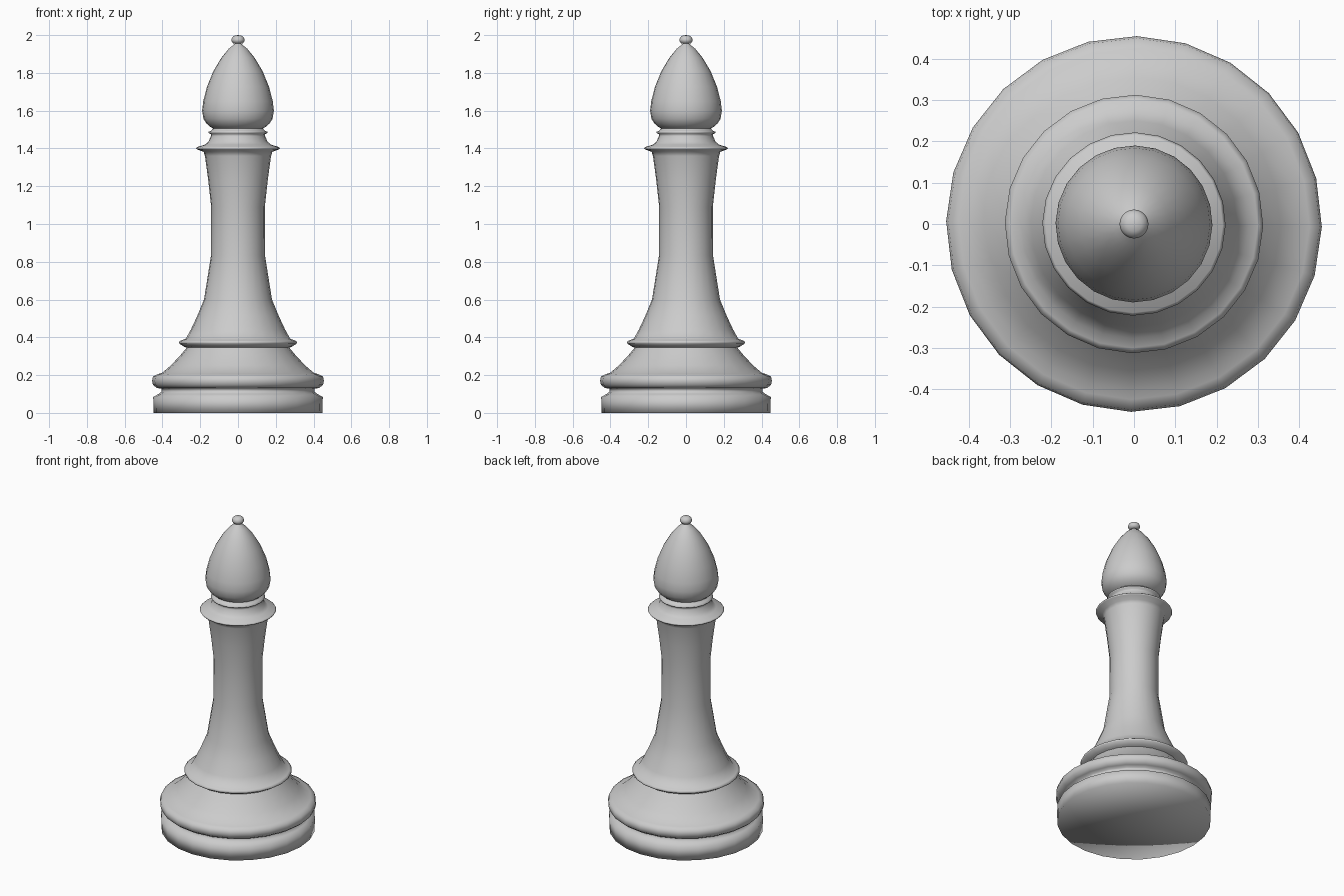
import bpy, bmesh, math

if "Cube" in bpy.data.objects:
    bpy.data.objects.remove(bpy.data.objects["Cube"])

grey = bpy.data.materials.new("plain_grey")
grey.diffuse_color = (0.6, 0.6, 0.6, 1)
grey.use_nodes = True
grey.node_tree.nodes["Principled BSDF"].inputs["Base Color"].default_value = grey.diffuse_color
SIDES = 24
TURN = math.radians(-0.9)


def lathe(name, profile, angle):
    """Spin (radius, height) points around z; radius 0 makes a pole."""
    bm = bmesh.new()
    rings = []
    for r, z in profile:
        if r == 0:
            rings.append([bm.verts.new((0, 0, z))] * SIDES)
        else:
            rings.append([bm.verts.new((r * math.cos(TURN + math.tau * i / SIDES),
                                        r * math.sin(TURN + math.tau * i / SIDES), z))
                          for i in range(SIDES)])
    for a, b in zip(rings, rings[1:]):
        for i in range(SIDES):
            j = (i + 1) % SIDES
            bm.faces.new(list(dict.fromkeys((a[i], a[j], b[j], b[i]))))
    bmesh.ops.recalc_face_normals(bm, faces=bm.faces)
    mesh = bpy.data.meshes.new(name)
    bm.to_mesh(mesh)
    bm.free()
    mesh.materials.append(grey)
    ob = bpy.data.objects.new(name, mesh)
    bpy.context.collection.objects.link(ob)
    bpy.context.view_layer.objects.active = ob
    ob.select_set(True)
    bpy.ops.object.shade_smooth_by_angle(angle=math.radians(angle))
    ob.select_set(False)


# One continuous turned outline: base, foot ring, stem, collars, head, finial
base = [(0, 0), (.447, 0), (.449, .085), (.42, .10), (.405, .112), (.405, .128),
        (.43, .132), (.45, .148), (.455, .17), (.45, .193), (.425, .205), (.40, .213)]
foot = [(.355, .252), (.305, .305), (.272, .345), (.285, .35), (.31, .366),
        (.313, .376), (.30, .384), (.277, .392)]
stem = [(.25, .44), (.215, .515), (.18, .60), (.143, .833), (.142, 1.09),
        (.158, 1.235), (.175, 1.36)]
collars = [(.182, 1.382), (.217, 1.395), (.222, 1.402), (.215, 1.408), (.175, 1.42),
           (.157, 1.435), (.144, 1.465), (.142, 1.475), (.155, 1.481), (.157, 1.488),
           (.142, 1.494), (.132, 1.506)]
head = [(.145, 1.513), (.165, 1.53), (.183, 1.557), (.19, 1.60), (.184, 1.65),
        (.165, 1.725), (.13, 1.81), (.088, 1.88), (.05, 1.927), (.016, 1.955)]
finial = [(.027, 1.957), (.034, 1.968), (.035, 1.976), (.03, 1.989), (.018, 1.997), (0, 2)]
lathe("chess_piece", base + foot + stem + collars + head + finial, 95)
